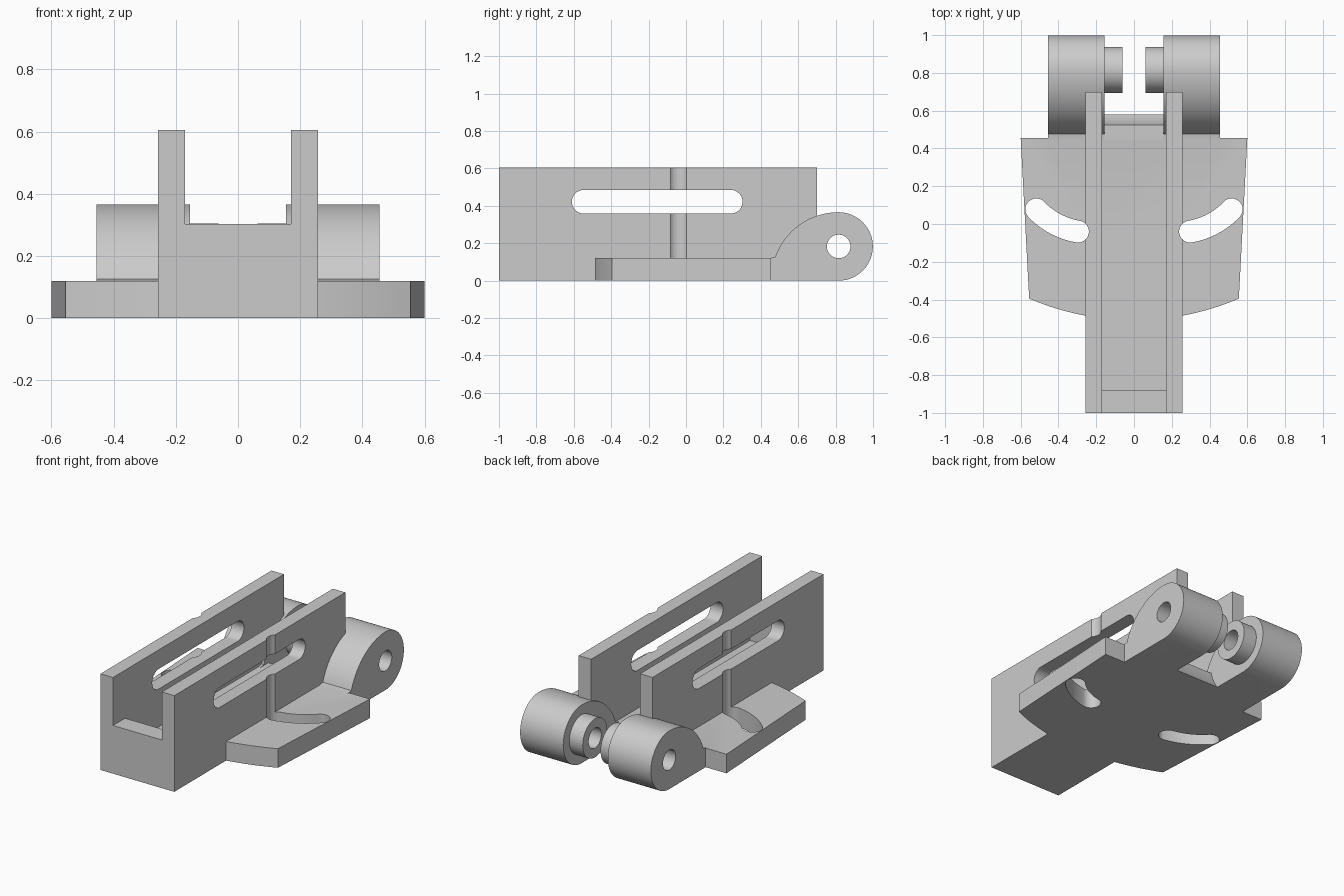
import bpy
import bmesh
from math import sin, cos, pi, atan2, hypot, radians
from mathutils import Vector

cube = bpy.data.objects.get("Cube")
if cube:
    bpy.data.objects.remove(cube, do_unlink=True)

grey = bpy.data.materials.new("plain grey")
grey.use_nodes = True
grey.diffuse_color = (0.6, 0.6, 0.6, 1)
grey.node_tree.nodes["Principled BSDF"].inputs["Base Color"].default_value = (0.6, 0.6, 0.6, 1)


def arc(cx, cy, r, start, end, n=32):
    """Points along an arc, angles in radians."""
    angles = [start + (end - start) * i / n for i in range(n + 1)]
    return [(cx + r * cos(a), cy + r * sin(a)) for a in angles]


def circle(cx, cy, r, n=64):
    return arc(cx, cy, r, 0, 2 * pi, n)[:-1]


def rect(a0, b0, a1, b1):
    return [(a0, b0), (a1, b0), (a1, b1), (a0, b1)]


def prism(name, profile, axis, lo, hi):
    """Extrude a (y, z) profile along x, or an (x, y) profile along z."""
    def place(p, h):
        return (h, p[0], p[1]) if axis == "x" else (p[0], p[1], h)
    bm = bmesh.new()
    face = bm.faces.new([bm.verts.new(place(p, lo)) for p in profile])
    out = bmesh.ops.extrude_face_region(bm, geom=[face])
    shift = Vector((hi - lo, 0, 0)) if axis == "x" else Vector((0, 0, hi - lo))
    bmesh.ops.translate(bm, vec=shift, verts=[v for v in out["geom"] if isinstance(v, bmesh.types.BMVert)])
    bmesh.ops.recalc_face_normals(bm, faces=bm.faces)
    mesh = bpy.data.meshes.new(name)
    bm.to_mesh(mesh)
    bm.free()
    mesh.materials.append(grey)
    obj = bpy.data.objects.new(name, mesh)
    bpy.context.collection.objects.link(obj)
    return obj


def combine(target, tool, operation):
    """Apply a boolean and discard the tool."""
    mod = target.modifiers.new(operation.lower(), "BOOLEAN")
    mod.operation, mod.solver, mod.object = operation, "EXACT", tool
    bpy.context.view_layer.objects.active = target
    bpy.ops.object.modifier_apply(modifier=mod.name)
    bpy.data.objects.remove(tool, do_unlink=True)


def mirrored(profile, side):
    return [(side * x, y) for x, y in profile]


PIVOT_Y, PIVOT_Z = 0.816, 0.183
PLATE = 0.12

# Channel body with a raised front lip
bracket = prism("hinged_channel_bracket", rect(-0.257, -1, 0.257, 0.7), "z", 0, 0.605)
combine(bracket, prism("channel", rect(-0.17, -1.1, 0.17, 0.8), "z", 0.303, 0.7), "DIFFERENCE")
combine(bracket, prism("pocket", rect(-0.17, -0.88, 0.17, 0.8), "z", PLATE, 0.5), "DIFFERENCE")

# Base plate with a bowed front edge
bow_y = 0.9
corner = atan2(-0.395 - bow_y, 0.555)
front = arc(0, bow_y, hypot(0.555, 0.395 + bow_y), -pi - corner, corner)
combine(bracket, prism("base_plate", front + [(0.6, 0.455), (-0.6, 0.455)], "z", 0, PLATE), "UNION")

# Hinge knuckles: round nose and a wide arc down to the plate
top_r = 0.36
foot = pi - atan2(PLATE, 0.34)
knuckle = [(0.44, 0), (PIVOT_Y, 0)]
knuckle += arc(PIVOT_Y, PIVOT_Z, PIVOT_Z, -pi / 2, pi / 2)[1:]
knuckle += arc(PIVOT_Y, 2 * PIVOT_Z - top_r, top_r, pi / 2, foot, 24)[1:]
knuckle += [(0.44, PLATE)]
for side in (-1, 1):
    combine(bracket, prism("knuckle", knuckle, "x", side * 0.155, side * 0.455), "UNION")

# Round clearance between the knuckles
combine(bracket, prism("clearance", circle(PIVOT_Y, PIVOT_Z, 0.298, 96), "x", -0.155, 0.155), "DIFFERENCE")

# Inner bosses and the pin bore
for side in (-1, 1):
    combine(bracket, prism("boss", circle(PIVOT_Y, PIVOT_Z, 0.122), "x", side * 0.062, side * 0.16), "UNION")
combine(bracket, prism("bore", circle(PIVOT_Y, PIVOT_Z, 0.063), "x", -0.6, 0.6), "DIFFERENCE")

# Long slot through both side walls
slot_z, slot_r = 0.422, 0.063
slot = arc(0.239, slot_z, slot_r, -pi / 2, pi / 2) + arc(-0.547, slot_z, slot_r, pi / 2, 1.5 * pi)
combine(bracket, prism("wall_slot", slot, "x", -0.5, 0.5), "DIFFERENCE")

# Curved plate slots, which also groove the outside of the walls
inner, outer = Vector((0.297, -0.04)), Vector((0.517, 0.077))
chord, sag, r = outer - inner, 0.02, 0.058
R = (chord.length ** 2 / 4 + sag ** 2) / (2 * sag)
up = Vector((-chord.y, chord.x)).normalized()
c = (inner + outer) / 2 + up * (R - sag)
a0 = atan2(inner.y - c.y, inner.x - c.x)
a1 = atan2(outer.y - c.y, outer.x - c.x)
curved = arc(c.x, c.y, R + r, a0, a1, 16)
curved += arc(outer.x, outer.y, r, a1, a1 + pi, 24)[1:-1]
curved += arc(c.x, c.y, R - r, a1, a0, 16)
curved += arc(inner.x, inner.y, r, a0 + pi, a0 + 2 * pi, 24)[1:-1]
for side in (-1, 1):
    combine(bracket, prism("curved_slot", mirrored(curved, side), "z", -0.1, 0.7), "DIFFERENCE")

# Smooth the round surfaces, keep hard edges
bpy.ops.object.select_all(action="DESELECT")
bracket.select_set(True)
bpy.context.view_layer.objects.active = bracket
bpy.ops.object.shade_smooth_by_angle(angle=radians(25))
